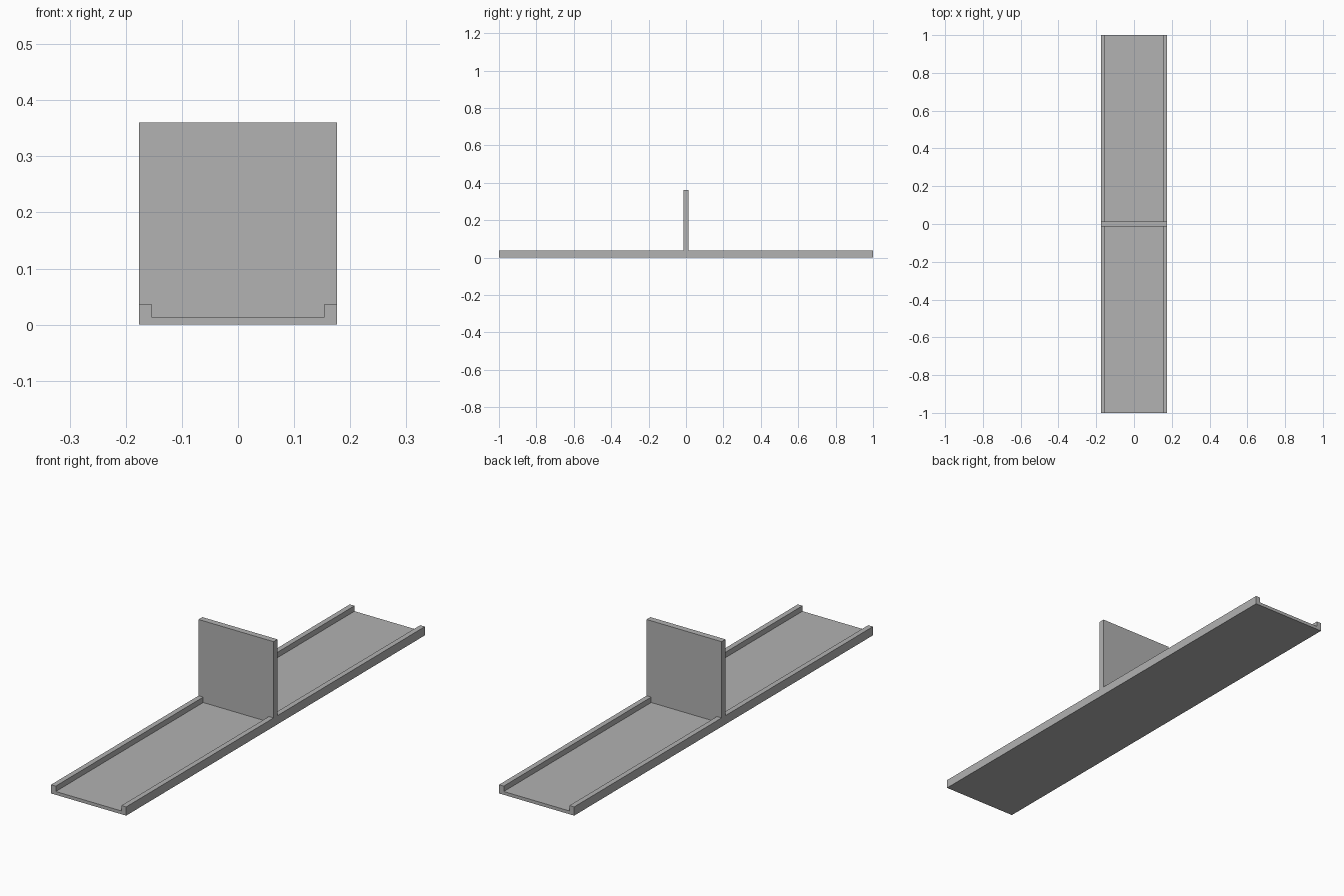
import bpy
import bmesh

if "Cube" in bpy.data.objects:
    bpy.data.objects.remove(bpy.data.objects["Cube"])

HALF_W, INNER = 0.176, 0.154      # outer and inner half widths
FLOOR, RAIL, TOP = 0.014, 0.037, 0.36

grey = bpy.data.materials.new("plain grey")
grey.diffuse_color = (0.445, 0.445, 0.445, 1)
grey.use_nodes = True
grey.node_tree.nodes["Principled BSDF"].inputs["Base Color"].default_value = grey.diffuse_color


def extrude_profile(name, right_half, y0, y1):
    """Mirror a right-half xz outline (bottom to top) and extrude it along y."""
    outline = right_half + [(-x, z) for x, z in reversed(right_half)]
    bm = bmesh.new()
    face = bm.faces.new([bm.verts.new((x, y0, z)) for x, z in outline])
    ext = bmesh.ops.extrude_face_region(bm, geom=[face])
    moved = [g for g in ext["geom"] if isinstance(g, bmesh.types.BMVert)]
    bmesh.ops.translate(bm, verts=moved, vec=(0, y1 - y0, 0))
    bmesh.ops.recalc_face_normals(bm, faces=bm.faces)
    mesh = bpy.data.meshes.new(name)
    bm.to_mesh(mesh)
    bm.free()
    mesh.materials.append(grey)
    obj = bpy.data.objects.new(name, mesh)
    bpy.context.collection.objects.link(obj)
    return obj


# Long shallow tray with a raised rail along each side
extrude_profile("channel_tray",
                [(HALF_W, 0), (HALF_W, RAIL), (INNER, RAIL), (INNER, FLOOR)],
                -1, 1)

# Upright divider, notched to sit between and over the rails
extrude_profile("divider_wall",
                [(INNER, FLOOR), (INNER, RAIL), (HALF_W, RAIL), (HALF_W, TOP)],
                -0.013, 0.013)
